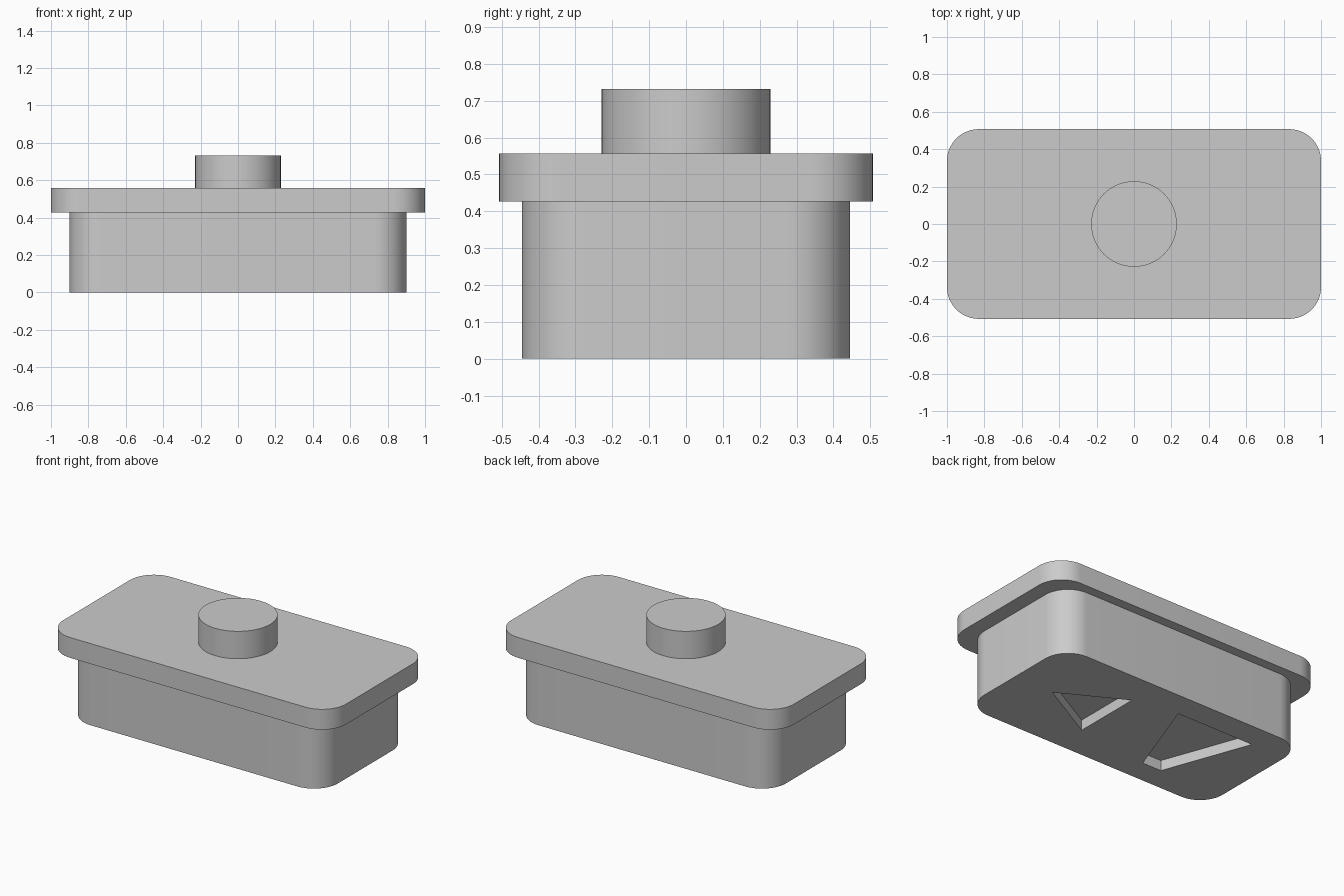
import bpy
import bmesh
from math import pi, cos, sin, radians

cube = bpy.data.objects.get("Cube")
if cube:
    bpy.data.objects.remove(cube, do_unlink=True)

grey = bpy.data.materials.new("plain_grey")
grey.use_nodes = True
colour = (0.6, 0.6, 0.6, 1)
grey.diffuse_color = colour
grey.node_tree.nodes["Principled BSDF"].inputs["Base Color"].default_value = colour


def prism(name, outline, z0, z1):
    """Extrude a flat anticlockwise outline between two heights."""
    bm = bmesh.new()
    face = bm.faces.new([bm.verts.new((x, y, z0)) for x, y in outline])
    top = bmesh.ops.extrude_face_region(bm, geom=[face])["geom"]
    verts = [v for v in top if isinstance(v, bmesh.types.BMVert)]
    bmesh.ops.translate(bm, verts=verts, vec=(0, 0, z1 - z0))
    bmesh.ops.recalc_face_normals(bm, faces=bm.faces)
    mesh = bpy.data.meshes.new(name)
    bm.to_mesh(mesh)
    bm.free()
    mesh.materials.append(grey)
    obj = bpy.data.objects.new(name, mesh)
    bpy.context.collection.objects.link(obj)
    return obj


def rounded_rectangle(half_x, half_y, radius, steps=16):
    points = []
    for corner, (sx, sy) in enumerate([(1, 1), (-1, 1), (-1, -1), (1, -1)]):
        for i in range(steps + 1):
            a = (corner + i / steps) * pi / 2
            points.append((sx * (half_x - radius) + radius * cos(a),
                           sy * (half_y - radius) + radius * sin(a)))
    return points


def circle(radius, sides=64):
    return [(radius * cos(2 * pi * i / sides), radius * sin(2 * pi * i / sides))
            for i in range(sides)]


# Stacked solids: lower block, wider plate and round knob
block = prism("lower_block", rounded_rectangle(0.9, 0.445, 0.17), 0, 0.427)
plate = prism("upper_plate", rounded_rectangle(1, 0.507, 0.17), 0.427, 0.557)
knob = prism("round_knob", circle(0.229), 0.557, 0.732)

# Shallow recesses in the underside
depth = 0.067
recesses = {
    "triangle_recess_cutter": [(0.617, 0), (0.206, 0.226), (0.206, -0.226)],
    "tapered_recess_cutter": [(-0.1, 0.28), (-0.655, 0.28),
                              (-0.446, -0.29), (-0.31, -0.29)],
}
for name, outline in recesses.items():
    cutter = prism(name, outline, -0.05, depth)
    cutter.hide_render = True
    cutter.display_type = 'WIRE'
    cut = block.modifiers.new(name, 'BOOLEAN')
    cut.operation = 'DIFFERENCE'
    cut.solver = 'EXACT'
    cut.object = cutter

# Bake the recesses into the block, then remove the cutters
bpy.context.view_layer.update()
baked = bpy.data.meshes.new_from_object(
    block.evaluated_get(bpy.context.evaluated_depsgraph_get()))
block.modifiers.clear()
block.data = baked
for name in recesses:
    bpy.data.objects.remove(bpy.data.objects[name], do_unlink=True)

# Smooth round sides, crisp rims
for obj in (block, plate, knob):
    bpy.ops.object.select_all(action='DESELECT')
    obj.select_set(True)
    bpy.context.view_layer.objects.active = obj
    bpy.ops.object.shade_smooth_by_angle(angle=radians(30))
